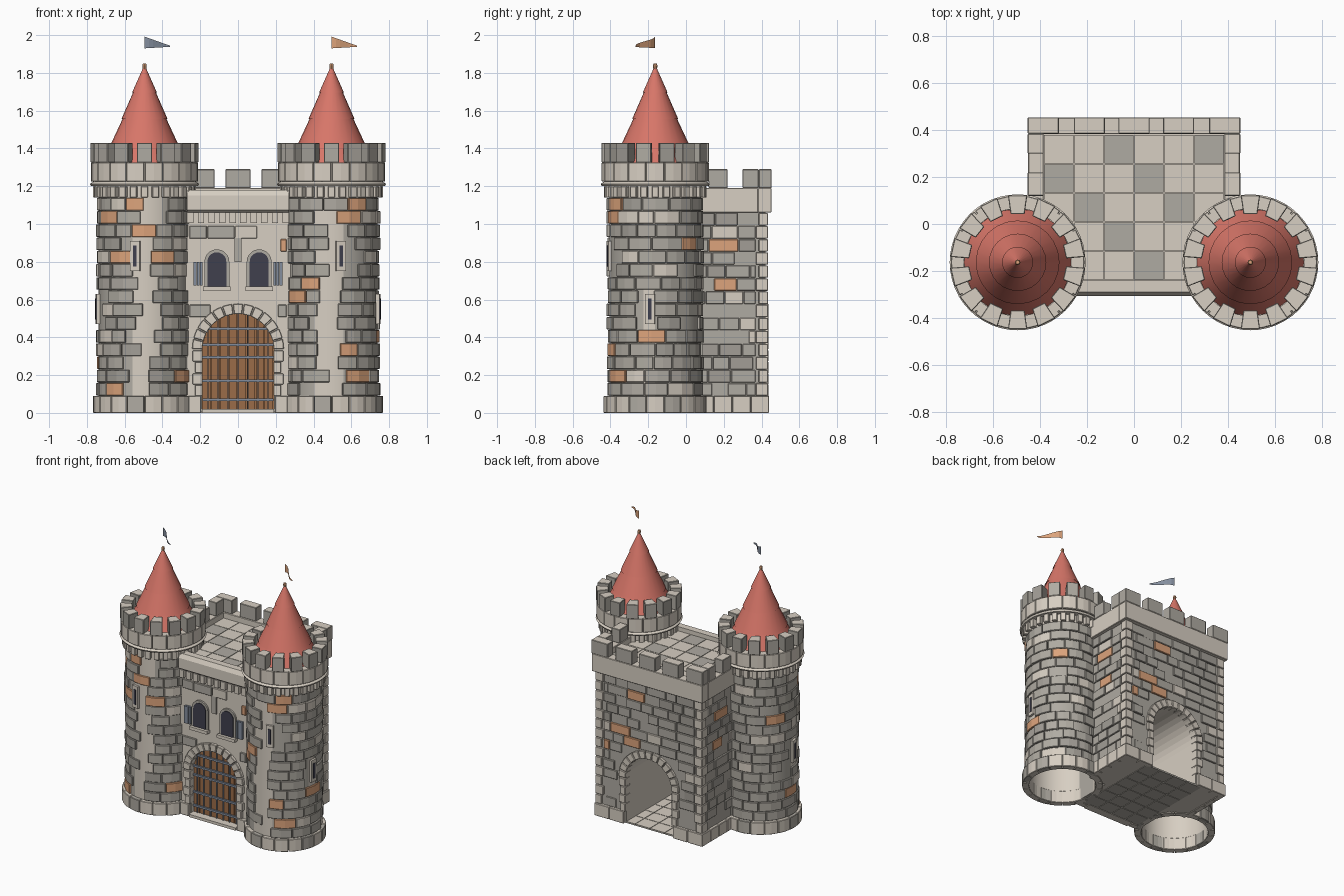
import bpy, bmesh, math, random
from math import pi, sin, cos, sqrt

if "Cube" in bpy.data.objects:
    bpy.data.objects.remove(bpy.data.objects["Cube"])

random.seed(7)
COL = [("pale stone", (.68, .62, .54)), ("grey stone", (.43, .405, .36)), ("dark grey stone", (.36, .34, .305)),
       ("orange stone", (.72, .37, .20)), ("roof red", (.68, .18, .14)), ("wood", (.33, .15, .065)),
       ("iron", (.23, .27, .34)), ("window dark", (.05, .05, .075))]
PALE, GREY, DARK, ORANGE, RED, WOOD, IRON, GLASS = range(8)
MATS = []
for n, c in COL:
    m = bpy.data.materials.new(n)
    m.diffuse_color = (*c, 1)
    m.use_nodes = True
    m.node_tree.nodes["Principled BSDF"].inputs["Base Color"].default_value = m.diffuse_color
    MATS.append(m)
TX, TY, R = .495, -.163, .243      # tower centre and shaft radius
# places of orange accent stones: x or y along the wall, height
O_LEFT = [(-.67, 1.03), (-.54, 1.1), (-.45, .95), (-.45, .88), (-.45, .81), (-.65, .79), (-.63, .72), (-.7, .13), (-.3, .19)]
O_RIGHT = [(.61, 1.1), (.61, 1.03), (.34, .65), (.6, .35), (.6, .2)]
O_BACK = [(.14, .93), (.27, .70), (.35, .52), (.1, .61), (.14, .41)]


def prism(bm, loop, d0, d1, mat, axis='z'):
    """Extrude a 2D loop along an axis."""
    put = {'z': lambda p, d: (p[0], p[1], d), 'y': lambda p, d: (p[0], d, p[1]), 'x': lambda p, d: (d, p[0], p[1])}[axis]
    a = [bm.verts.new(put(p, d0)) for p in loop]
    b = [bm.verts.new(put(p, d1)) for p in loop]
    n = len(loop)
    fs = [bm.faces.new(a), bm.faces.new(b)]
    fs += [bm.faces.new((a[i], a[(i + 1) % n], b[(i + 1) % n], b[i])) for i in range(n)]
    for f in fs:
        f.material_index = mat
    return fs


def box(bm, x0, x1, y0, y1, z0, z1, mat):
    return prism(bm, [(x0, y0), (x1, y0), (x1, y1), (x0, y1)], z0, z1, mat)


def sector(cx, cy, r0, r1, a0, a1, n=2):
    ang = [a0 + (a1 - a0) * i / n for i in range(n + 1)]
    return [(cx + r1 * cos(a), cy + r1 * sin(a)) for a in ang] + [(cx + r0 * cos(a), cy + r0 * sin(a)) for a in reversed(ang)]


def lathe(bm, cx, cy, prof, mat, n=32):
    rings = [[bm.verts.new((cx + r * cos(2 * pi * i / n), cy + r * sin(2 * pi * i / n), z)) for i in range(n)] for r, z in prof]
    for p, q in zip(rings, rings[1:]):
        for i in range(n):
            bm.faces.new((p[i], p[(i + 1) % n], q[(i + 1) % n], q[i])).material_index = mat


def pale_tops(fs):
    for f in fs:
        f.normal_update()
        if abs(f.normal.z) > .7:
            f.material_index = PALE


def finish(bm, name, smooth=False, bevel=0):
    bmesh.ops.recalc_face_normals(bm, faces=bm.faces)
    me = bpy.data.meshes.new(name)
    bm.to_mesh(me)
    bm.free()
    for m in MATS:
        me.materials.append(m)
    ob = bpy.data.objects.new(name, me)
    bpy.context.collection.objects.link(ob)
    if smooth:
        bpy.context.view_layer.objects.active = ob
        ob.select_set(True)
        bpy.ops.object.shade_smooth_by_angle(angle=math.radians(30))
        ob.select_set(False)
    if bevel:
        b = ob.modifiers.new("worn_edges", 'BEVEL')
        b.width, b.segments, b.limit_method, b.angle_limit = bevel, 1, 'ANGLE', .8
    return ob


def stone_colour(orange=0):
    return random.choices([GREY, DARK, PALE, ORANGE], [70, 18, 8, orange])[0]


# towers
for s, side in ((-1, "left"), (1, "right")):
    cx = s * TX
    slits = [(-pi / 2 + s * .2, .75), ((0 if s > 0 else pi) - s * .11, .47)]   # angle, bottom height
    bare = -pi / 2 - s * .03                                                   # plastered strip facing front
    gap = lambda a, b: abs((a - b + pi) % (2 * pi) - pi)
    bm = bmesh.new()
    lathe(bm, cx, TY, [(.228, 0), (R, 0), (R, .09), (R, 1.14), (R, 1.2), (.282, 1.2), (.289, 1.212), (.27, 1.225),
                       (.27, 1.325), (.228, 1.325), (.228, 0)], PALE, 48)
    bmesh.ops.remove_doubles(bm, verts=bm.verts, dist=1e-5)
    for f in bm.faces:
        c = f.calc_center_median()
        a = math.atan2(c.y - TY, c.x - cx)
        if .5 < c.z < .65 and math.hypot(c.x - cx, c.y - TY) > .235 and gap(a, bare) > .3 and gap(a, slits[1][0]) > .12:
            f.material_index = GREY
    finish(bm, side + "_tower_shaft", True)
    # arrow slits
    bm = bmesh.new()
    for a, z in slits:
        def plate(r0, r1, t):
            return [(cx + r * cos(a) - u * sin(a), TY + r * sin(a) + u * cos(a)) for r, u in ((r0, -t), (r1, -t), (r1, t), (r0, t))]
        prism(bm, plate(.235, .258, .026), z, z + .16, PALE)
        prism(bm, plate(.25, .262, .010), z + .025, z + .135, GLASS)
    finish(bm, side + "_tower_slits")
    # courses of stones
    bm = bmesh.new()
    spots = [(-math.acos((x - cx) / .26), z) for x, z in (O_LEFT if s < 0 else O_RIGHT)]
    spots += [(.62, .9), (0, .41)] if s > 0 else [(2.6, .85), (pi, .3)]
    for k in range(15):
        z0, n = .09 + k * .07, random.choice((12, 13, 14))
        a = random.random()
        cuts = [a + 2 * pi * (i + random.uniform(-.2, .2)) / n for i in range(n)]
        cuts.append(cuts[0] + 2 * pi)
        for a0, a1 in zip(cuts, cuts[1:]):
            mid = (a0 + a1) / 2
            hit = any(gap(mid, t) < (a1 - a0) / 2 and z0 <= z < z0 + .07 for t, z in spots)
            skip = .75 if gap(mid, bare) < .24 else .05
            if any(gap(mid, t) < .3 and z - .06 < z0 < z + .15 for t, z in slits) or (random.random() < skip and not hit):
                continue
            prism(bm, sector(cx, TY, .236, random.uniform(.25, .26), a0 + .009, a1 - .009), z0 + .002, z0 + .068,
                  ORANGE if hit else stone_colour())
    finish(bm, side + "_tower_stones", bevel=.003)
    # foot ring, corbels, parapet blocks and merlons
    bm = bmesh.new()
    for n, fill, r0, r1, z0, z1 in ((18, .97, .226, .273, 0, .09), (28, .6, .235, .272, 1.14, 1.2), (18, .97, .232, .284, 1.225, 1.325)):
        for i in range(n):
            a, w = 2 * pi * i / n, pi * fill / n
            prism(bm, sector(cx, TY, r0, r1, a - w, a + w), z0, z1, GREY if z0 == 0 and i % 4 == 1 else PALE)
    for i in range(14):
        a, w = 2 * pi * (i + .5) / 14, pi * .64 / 14
        pale_tops(prism(bm, sector(cx, TY, .207, .287, a - w, a + w, 1), 1.325, 1.43, GREY if i % 3 else DARK))
    finish(bm, side + "_tower_crown", bevel=.003)
    # tiered conical roof with finial
    bm = bmesh.new()
    lathe(bm, cx, TY, [(0, 1.3), (.228, 1.318), (.170, 1.43), (.178, 1.424), (.113, 1.563), (.122, 1.556),
                       (.058, 1.702), (.066, 1.695), (.004, 1.835)], RED, 24)
    finish(bm, side + "_roof", True)
    bm = bmesh.new()
    lathe(bm, cx, TY, [(0, 1.81), (.009, 1.81), (.012, 1.84), (.008, 1.85), (0, 1.85)], ORANGE, 8)
    finish(bm, side + "_finial")
    # waving pennant
    bm = bmesh.new()
    prev = None
    for i in range(7):
        t = i / 6
        x, y = cx + .135 * t, TY - .105 * t + .012 * sin(t * 2 * pi)
        cur = [bm.verts.new((x, y, 1.93 + .008 * t)), bm.verts.new((x, y, 1.992 - .048 * t))]
        if prev:
            bm.faces.new((prev[0], cur[0], cur[1], prev[1])).material_index = ORANGE if s > 0 else IRON
        prev = cur
    finish(bm, side + "_pennant")

# gatehouse body with arched passage
GR, SPRING = .19, .335
arch = [(GR * cos(pi * i / 16), SPRING + GR * sin(pi * i / 16)) for i in range(17)]
bm = bmesh.new()
for w, y0, y1 in ((.28, -.27, .04), (.42, .03, .42)):
    prism(bm, [(-w, .004), (-w, 1.13), (w, 1.13), (w, .004), (GR, .004)] + arch + [(-GR, .004)], y0, y1, GREY, 'y')
bmesh.ops.recalc_face_normals(bm, faces=bm.faces)
for f in bm.faces:
    c = f.calc_center_median()
    if f.normal.y < -.5 or abs(f.normal.z) > .9 or (abs(c.x) < .2 and c.z < .54 and abs(f.normal.y) < .5):
        f.material_index = PALE
finish(bm, "gatehouse_body")


# wall stones on front, back and sides
def in_arch(u, z, r=.27):
    return abs(u) < r and (z < SPRING or math.hypot(u, z - SPRING) < r)


def wall(name, axis, pos, out, u0, u1, keep, blocked, spots):
    bm = bmesh.new()
    for k in range(14):
        z0, u = .09 + k * .0693, u0
        while u < u1 - .03:
            v = min(u + random.uniform(.08, .16), u1)
            clear = not any(blocked(t, z0 + h) for t in (u, (u + v) / 2, v) for h in (0, .065))
            hit = any(u <= p < v and z0 <= z < z0 + .0693 for p, z in spots)
            if clear and (hit or random.random() < keep):
                loop = [(u + .002, z0 + .002), (v - .002, z0 + .002), (v - .002, z0 + .067), (u + .002, z0 + .067)]
                prism(bm, loop, pos - out * .01, pos + out * random.uniform(.006, .014), ORANGE if hit else stone_colour(), axis)
            u = v
    finish(bm, name, bevel=.003)


wall("front_wall_stones", 'y', -.27, -1, -.26, .26, .6,
     lambda u, z: in_arch(u, z, .22) or (.64 < z < .88 and abs(u) < .19) or z > 1.0, [(.23, .91), (-.24, .38)])
wall("back_wall_stones", 'y', .42, 1, -.37, .37, .75, lambda u, z: in_arch(u, z, .24), O_BACK)
for s, n in ((-1, "left"), (1, "right")):
    wall(n + "_wall_stones", 'x', s * .42, s, .02, .37, .75, lambda u, z: False, [(.15, .89), (.25, .66)])

# quoins, plinth
bm = bmesh.new()
for s in (-1, 1):
    for k in range(14):
        d, z = (.05, .035)[k % 2], .09 + k * .0693
        e = (.035, .05)[k % 2]
        box(bm, *sorted((s * (.42 - e), s * .434)), .42 - d, .434, z + .002, z + .067, PALE)
    for i in range(4):
        y = .05 + i * .098
        box(bm, *sorted((s * .40, s * .44)), y, y + .095, 0, .09, PALE)
    for x in (.2, .32):
        box(bm, *sorted((s * x, s * (x + .117))), .40, .44, 0, .09, PALE)
    box(bm, *sorted((s * .195, s * .27)), -.295, -.25, 0, .09, PALE)
finish(bm, "quoins_and_plinth", bevel=.003)

# arch stones front and back
bm = bmesh.new()
for y0, y1 in ((-.292, -.22), (.38, .438)):
    for i in range(13):
        prism(bm, sector(0, SPRING, .188, .243, pi * i / 13 + .012, pi * (i + 1) / 13 - .012), y0, y1, PALE, 'y')
    for s in (-1, 1):
        for k in range(4):
            box(bm, *sorted((s * .188, s * (.24 if k % 2 else .228))), y0, y1, .09 + k * .061, .148 + k * .061, PALE)
finish(bm, "arch_stones", bevel=.003)

# plank gate with iron bars
bm = bmesh.new()
top = lambda x: SPRING + sqrt(max(0, GR * GR - x * x))
for i in range(8):
    x0, x1 = -.188 + i * .047, -.188 + (i + 1) * .047 - .004
    prism(bm, [(x0, .01), (x1, .01), (x1, top(x1)), ((x0 + x1) / 2, top((x0 + x1) / 2)), (x0, top(x0))], -.24, -.215, WOOD, 'y')
prism(bm, [(GR, .01)] + arch + [(-GR, .01)], -.225, -.21, WOOD, 'y')
finish(bm, "gate_planks")
bm = bmesh.new()
for z in (.07, .17, .295, .36, .445):
    w = .188 if z < SPRING else sqrt(GR ** 2 - (z - SPRING) ** 2)
    box(bm, -w, w, -.256, -.243, z - .007, z + .007, IRON)
for i in range(-3, 4):
    box(bm, i * .053 - .003, i * .053 + .003, -.25, -.238, .01, top(i * .053), IRON)
finish(bm, "gate_bars")

# arched windows with frames, sills and shutters
bm = bmesh.new()
for s in (-1, 1):
    x = s * .112
    win = lambda r, z: [(x - r, z), (x + r, z)] + [(x + r * cos(pi * i / 10), .80 + r * sin(pi * i / 10)) for i in range(11)]
    prism(bm, win(.066, .66), -.283, -.26, GREY, 'y')
    prism(bm, win(.05, .67), -.288, -.275, GLASS, 'y')
    box(bm, x - .072, x + .072, -.305, -.26, .645, .668, PALE)
    for k in range(3):
        a = s * (.187 + k * .017)
        box(bm, *sorted((a, a + s * .014)), -.29, -.26, .675, .80, IRON)
box(bm, -.018, .018, -.28, -.26, .80, .93, GREY)
finish(bm, "windows")

# front corbels and cornice, rear parapet and merlons
bm = bmesh.new()
for i in range(10):
    x = -.252 + i * .056
    box(bm, x - .017, x + .017, -.297, -.26, 1.005, 1.062, PALE)
prism(bm, [(-.287, 1.06), (-.306, 1.075), (-.306, 1.15), (-.29, 1.18), (-.24, 1.18), (-.24, 1.06)], -.27, .27, PALE, 'x')
finish(bm, "front_cornice")
bm = bmesh.new()
box(bm, -.45, .45, .382, .452, 1.06, 1.19, PALE)
for x in (-.19, 0, .19):
    pale_tops(box(bm, x - .066, x + .066, .385, .453, 1.19, 1.29, GREY))
for s in (-1, 1):
    box(bm, *sorted((s * .385, s * .45)), .04, .382, 1.06, 1.19, PALE)
    pale_tops(box(bm, *sorted((s * .32, s * .452)), .385, .453, 1.19, 1.29, GREY))
    for y0, y1 in ((.30, .384), (.12, .22)):
        pale_tops(box(bm, *sorted((s * .385, s * .452)), y0, y1, 1.19, 1.29, GREY))
finish(bm, "rear_parapet", bevel=.003)

# roof terrace tiles, passage floor, doorstep
bm = bmesh.new()
for r in range(5):
    for c in range(6):
        if r > 2 and c in (0, 5):
            continue
        x, y = -.384 + c * .128, .38 - r * .124
        box(bm, x + .002, x + .126, y - .122, y - .002, 1.12, 1.15, GREY if (c - r) % 3 == 2 else PALE)
finish(bm, "terrace_tiles")
bm = bmesh.new()
for r in range(6):
    for c in range(4):
        x, y = -.24 + c * .12, -.24 + r * .11
        pale = box(bm, x + .002, x + .118, y + .002, y + .108, 0, .012, GREY)
        pale[1].material_index = PALE
box(bm, -.19, .19, -.30, -.242, 0, .02, PALE)
finish(bm, "passage_floor")
